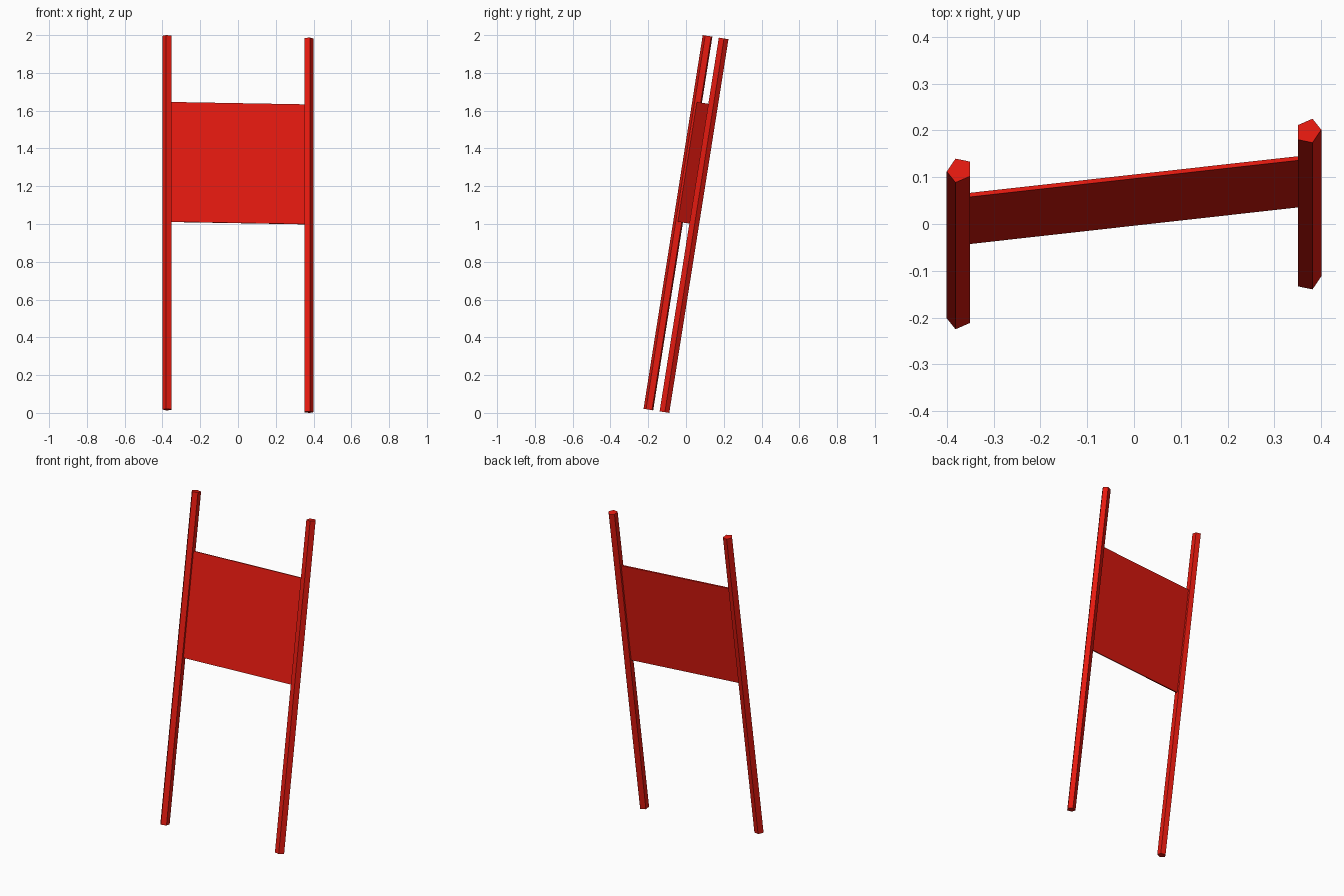
import bpy, bmesh, math
from mathutils import Matrix

if "Cube" in bpy.data.objects:
    bpy.data.objects.remove(bpy.data.objects["Cube"])

TILT = math.radians(9)
SKEW = 0.113            # sideways stagger of the two posts
LENGTH = 2.003

red = bpy.data.materials.new("red")
red.diffuse_color = (0.8, 0.01, 0.005, 1)
red.use_nodes = True
red.node_tree.nodes["Principled BSDF"].inputs["Base Color"].default_value = red.diffuse_color

# Stagger along y, then lean the sign back and lift it onto the ground
shear = Matrix.Identity(4)
shear[1][0] = SKEW
place = Matrix.Translation((0, 0, 1)) @ Matrix.Rotation(-TILT, 4, 'X') @ shear


def finish(name, bm):
    bm.transform(place)
    bmesh.ops.recalc_face_normals(bm, faces=bm.faces)
    mesh = bpy.data.meshes.new(name)
    bm.to_mesh(mesh)
    bm.free()
    mesh.materials.append(red)
    obj = bpy.data.objects.new(name, mesh)
    bpy.context.collection.objects.link(obj)


# Five-sided posts, each with a corner pointing outward
def post(name, side):
    r, x = 0.0272, 0.3728 * side
    bm = bmesh.new()
    ring = []
    for i in range(5):
        a = i * math.tau / 5
        ring.append(bm.verts.new((x + side * r * math.cos(a), r * math.sin(a), -LENGTH / 2)))
    base = bm.faces.new(ring)
    top = bmesh.ops.extrude_face_region(bm, geom=[base], use_keep_orig=True)
    verts = [g for g in top["geom"] if isinstance(g, bmesh.types.BMVert)]
    bmesh.ops.translate(bm, verts=verts, vec=(0, 0, LENGTH))
    finish(name, bm)


post("left_post", -1)
post("right_post", 1)

# Thin board between the posts
bm = bmesh.new()
low, high = 0.005, 0.647
bmesh.ops.create_cube(bm, size=1, matrix=Matrix.Translation((0, 0, (low + high) / 2))
                      @ Matrix.Diagonal((0.71, 0.009, high - low, 1)))
finish("sign_board", bm)
